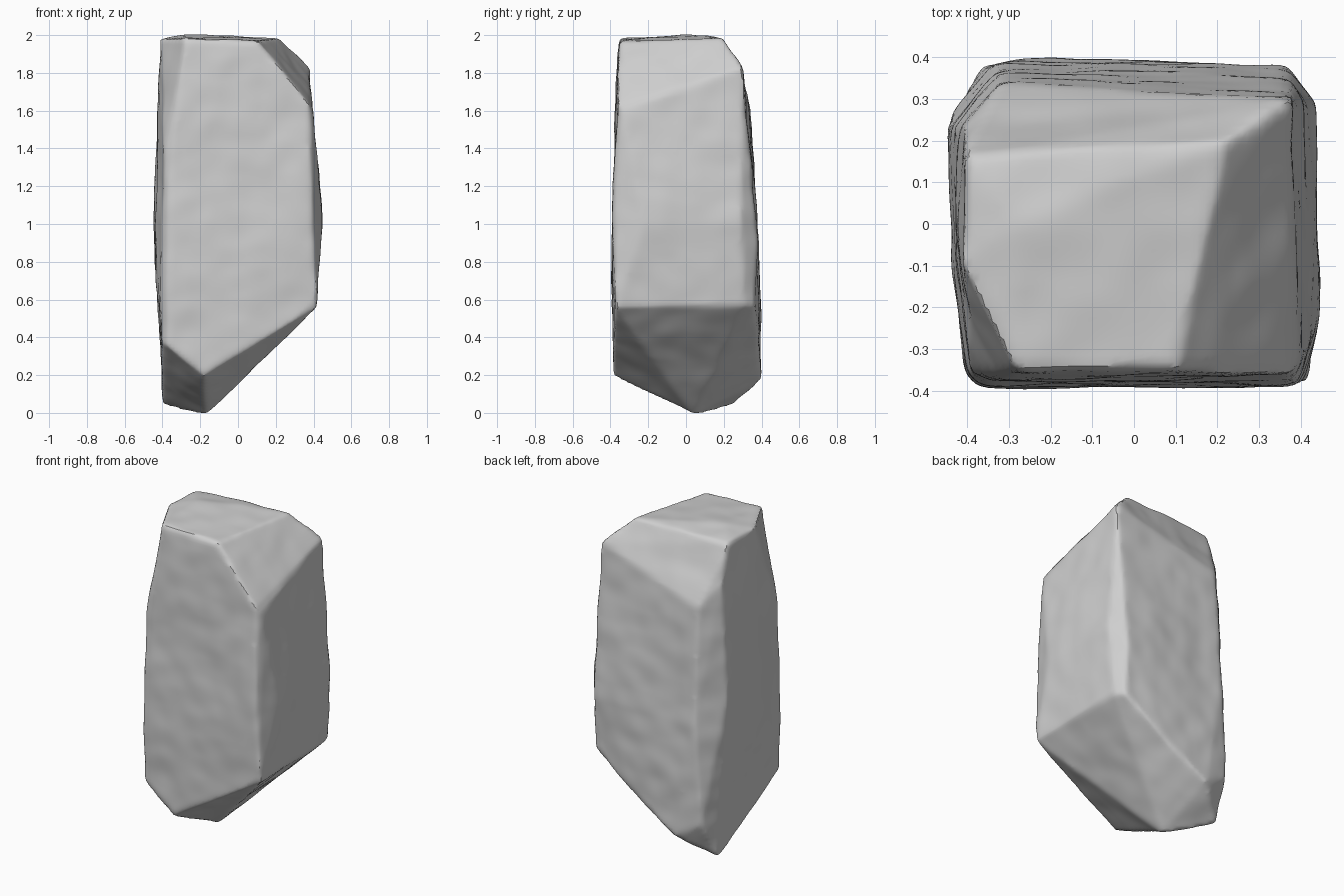
import bpy, bmesh
from mathutils import Vector, noise

cube = bpy.data.objects.get("Cube")
if cube:
    bpy.data.objects.remove(cube, do_unlink=True)

# Corners of the rough-cut stone, grouped by level
top = [(-.28, -.355, 1.985), (-.415, -.1, 1.985), (-.405, .165, 1.975), (.225, .2, 1.99), (.105, -.355, 1.975),
       (-.28, .0, 2.01)]
shoulder = [(-.415, .235, 1.75), (-.32, .34, 1.61), (.38, .3, 1.83), (.38, -.37, 1.64), (.405, -.335, 1.6),
            (-.325, -.377, 1.6), (-.395, -.355, 1.4)]
waist = [(.45, -.22, 1.0), (.438, .29, 1.0), (.37, .385, .9), (-.33, .39, .9), (-.455, .23, 1.05),
         (-.442, -.1, 1.0), (-.405, -.355, 1.0), (-.37, -.392, 1.0), (.395, -.392, 1.0)]
base = [(.42, -.375, .56), (.41, .305, .57), (.37, .37, .56), (.07, .392, .34), (-.2, .4, .18), (-.37, .375, .28),
        (-.4, .25, .04), (-.17, .04, -.018), (-.18, -.39, .2), (-.37, -.388, .35), (-.408, -.35, .37)]

# Solid block wrapped around the corners
bm = bmesh.new()
for p in top + shoulder + waist + base:
    bm.verts.new(p)
bmesh.ops.convex_hull(bm, input=bm.verts[:])
loose = [v for v in bm.verts if not v.link_faces]
bmesh.ops.delete(bm, geom=loose, context='VERTS')
bmesh.ops.recalc_face_normals(bm, faces=bm.faces[:])
mesh = bpy.data.meshes.new("standing_stone")
bm.to_mesh(mesh)
bm.free()
stone = bpy.data.objects.new("standing_stone", mesh)
bpy.context.collection.objects.link(stone)
bpy.context.view_layer.objects.active = stone
stone.select_set(True)

# Even fine mesh with worn edges
remesh = stone.modifiers.new("even_mesh", 'REMESH')
remesh.mode = 'VOXEL'
remesh.voxel_size = 0.018
worn = stone.modifiers.new("worn_edges", 'SMOOTH')
worn.factor = 0.5
worn.iterations = 4
for name in ("even_mesh", "worn_edges"):
    bpy.ops.object.modifier_apply(modifier=name)

# Shallow hammered dents, cut slightly into the faces
bm = bmesh.new()
bm.from_mesh(stone.data)
bm.normal_update()
moves = []
for v in bm.verts:
    dent = 0.008 * noise.noise(v.co * 3.5) + 0.005 * noise.noise(v.co * 8 + Vector((5, 2, 7))) - 0.003
    moves.append(v.normal * dent)
for v, move in zip(bm.verts, moves):
    v.co += move

# Seat on the ground
low = min(v.co.z for v in bm.verts)
bmesh.ops.translate(bm, verts=bm.verts[:], vec=(0, 0, -low))
bm.to_mesh(stone.data)
bm.free()
bpy.ops.object.shade_smooth_by_angle(angle=0.6)

# Plain grey stone
grey = bpy.data.materials.new("stone_grey")
grey.use_nodes = True
colour = (0.62, 0.62, 0.62, 1)
grey.diffuse_color = colour
grey.node_tree.nodes["Principled BSDF"].inputs["Base Color"].default_value = colour
stone.data.materials.clear()
stone.data.materials.append(grey)
